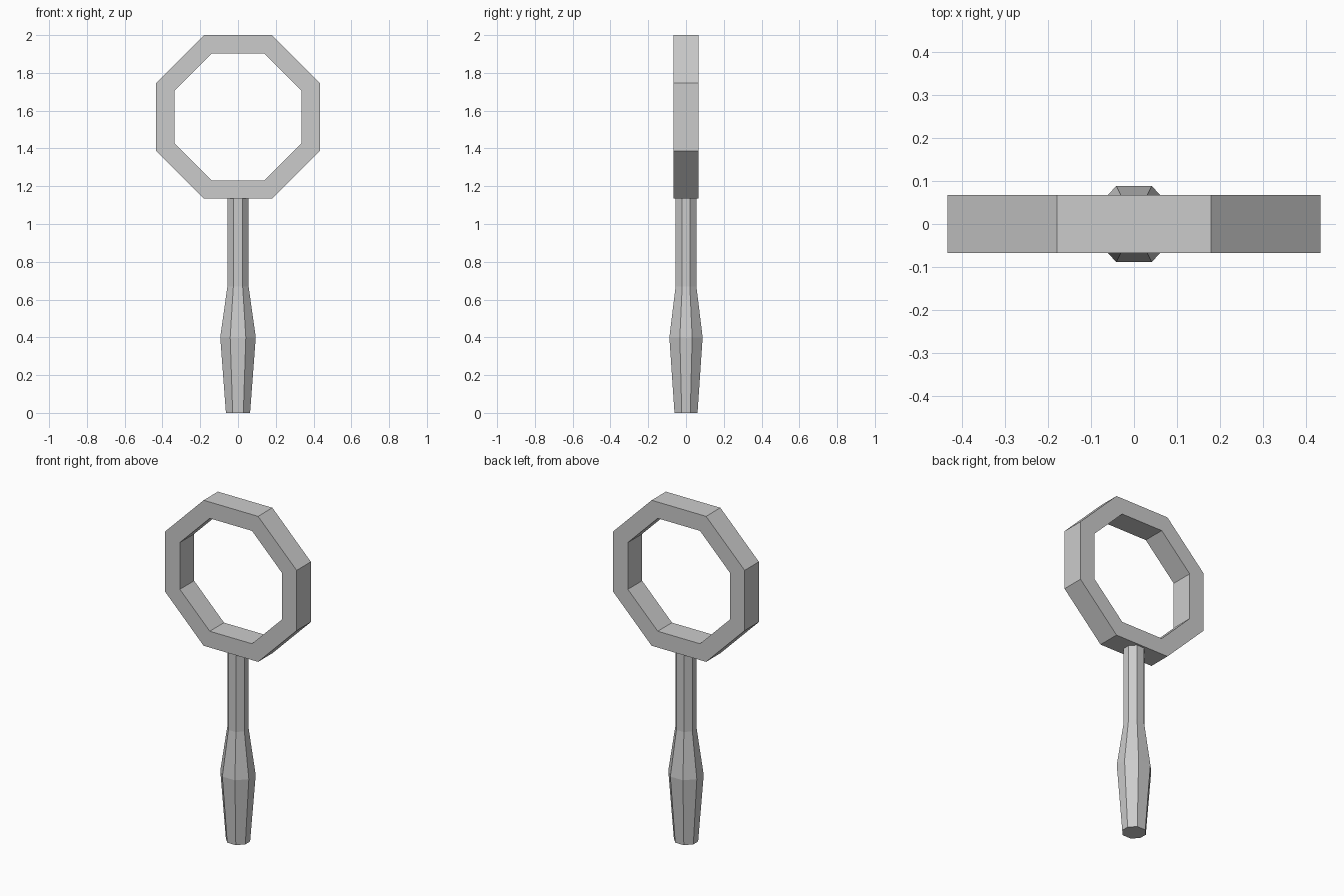
import bpy, bmesh, math

if "Cube" in bpy.data.objects:
    bpy.data.objects.remove(bpy.data.objects["Cube"])


def mesh_object(name, bm):
    bmesh.ops.recalc_face_normals(bm, faces=bm.faces[:])
    me = bpy.data.meshes.new(name)
    bm.to_mesh(me)
    bm.free()
    ob = bpy.data.objects.new(name, me)
    bpy.context.collection.objects.link(ob)
    return ob


def bridge(bm, a, b):
    n = len(a)
    for i in range(n):
        j = (i + 1) % n
        bm.faces.new((a[i], a[j], b[j], b[i]))


# Octagonal ring: four loops joined into a closed band
bm = bmesh.new()
center_z, depth = 1.567, 0.067
loops = []
for apothem, y in ((0.433, -depth), (0.433, depth), (0.336, depth), (0.336, -depth)):
    r = apothem / math.cos(math.pi / 8)
    angles = [math.pi / 8 + k * math.pi / 4 for k in range(8)]
    loops.append([bm.verts.new((r * math.cos(t), y, center_z + r * math.sin(t)))
                  for t in angles])
for i in range(4):
    bridge(bm, loops[i], loops[(i + 1) % 4])
mesh_object("ring", bm)

# Eight-sided handle with a swollen grip: (z, half width x, half width y)
bm = bmesh.new()
sections = [(0.0, 0.064, 0.061), (0.4, 0.094, 0.088),
            (0.67, 0.056, 0.055), (1.15, 0.056, 0.055)]
loops = []
for z, hx, hy in sections:
    cx, cy = hx * 0.44, hy * 0.37
    pts = [(hx, -cy), (hx, cy), (cx, hy), (-cx, hy),
           (-hx, cy), (-hx, -cy), (-cx, -hy), (cx, -hy)]
    loops.append([bm.verts.new((x, y, z)) for x, y in pts])
for a, b in zip(loops, loops[1:]):
    bridge(bm, a, b)
bm.faces.new(loops[0])
bm.faces.new(loops[-1])
mesh_object("handle", bm)
